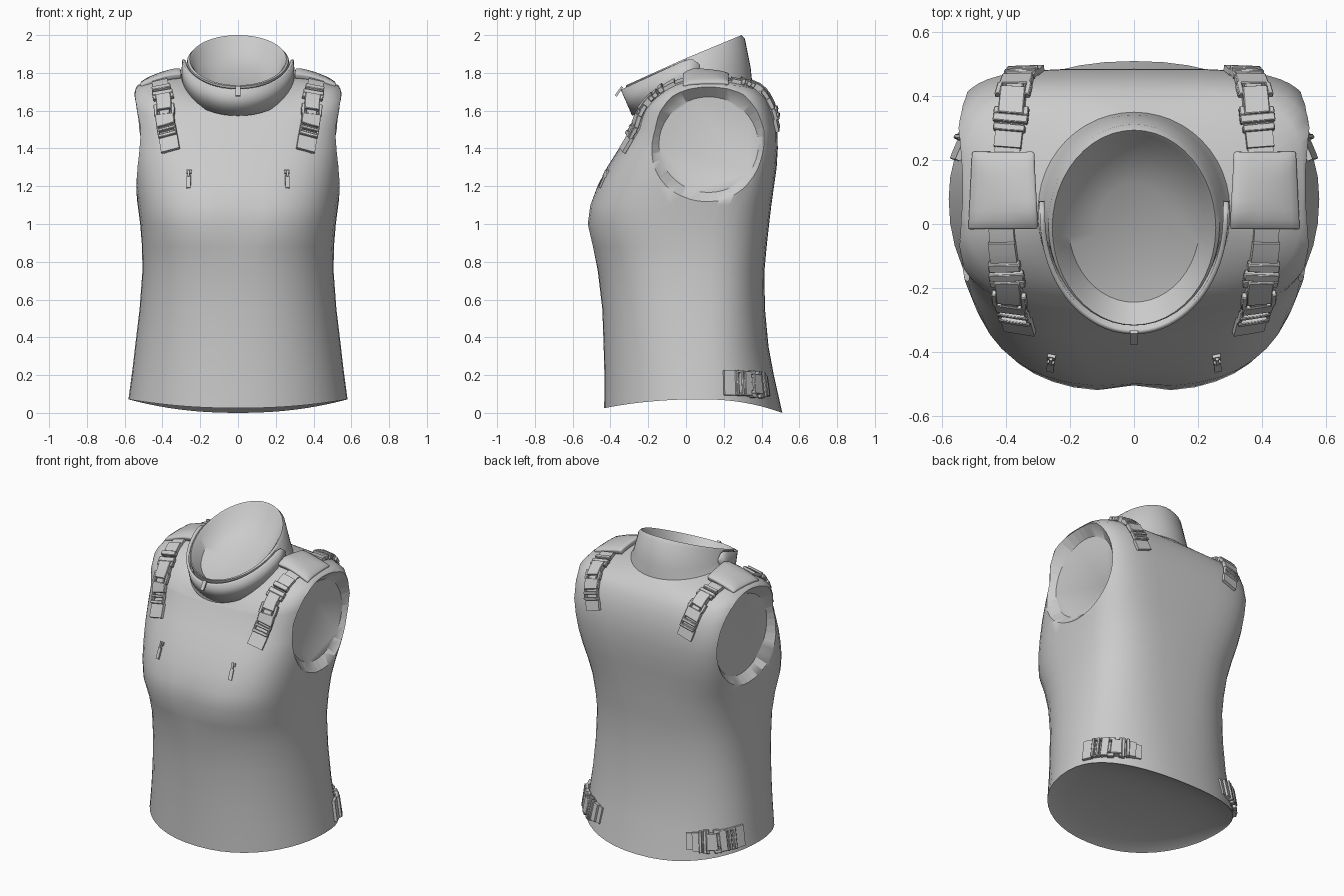
import bpy, bmesh, math
from mathutils import Vector
from mathutils.bvhtree import BVHTree

if "Cube" in bpy.data.objects:
    bpy.data.objects.remove(bpy.data.objects["Cube"])

SEG = 48


def smooth(ob, angle=40):
    bpy.ops.object.select_all(action='DESELECT')
    ob.select_set(True)
    bpy.context.view_layer.objects.active = ob
    bpy.ops.object.shade_smooth_by_angle(angle=math.radians(angle))


def finish(bm, name, mirror=False, bevel=0.0, angle=40):
    """Turn a bmesh into a named, smoothed object."""
    bmesh.ops.recalc_face_normals(bm, faces=bm.faces)
    me = bpy.data.meshes.new(name)
    bm.to_mesh(me)
    bm.free()
    ob = bpy.data.objects.new(name, me)
    bpy.context.collection.objects.link(ob)
    if bevel:
        m = ob.modifiers.new("bevel", 'BEVEL')
        m.width, m.segments = bevel, 1
    if mirror:
        m = ob.modifiers.new("mirror", 'MIRROR')
        m.use_mirror_merge = False
    smooth(ob, angle)
    return ob


def spow(v, e):
    return math.copysign(abs(v) ** e, v)


def ring(bm, zf, zs, zb, w, yf, yb, nf, nb, p, shift=0.0):
    """Superellipse loop whose height differs at front, side and back."""
    yc, out = (yf + yb) / 2 + shift, []
    for i in range(SEG):
        t = 2 * math.pi * i / SEG
        s, c = math.sin(t), -math.cos(t)
        n, h = (nf, yc - yf) if c < 0 else (nb, yb - yc)
        x, y = w * spow(s, 2 / n), yc + h * spow(c, 2 / n)
        z = zs + ((zf if c < 0 else zb) - zs) * abs(c) ** p
        if c < 0:  # slight dip between the breasts
            y += .02 * math.exp(-(x / .07) ** 2 - ((z - 1) / .12) ** 2)
        out.append(bm.verts.new((x, y, z)))
    return out


# --- torso: shallow underside, trunk, shoulders, neck and neck hollow ---
trunk = [  # z, half width, y front, y back, front and back roundness
    (.20, .562, -.432, .465, 2.2, 2.3), (.35, .545, -.436, .437, 2.2, 2.4),
    (.55, .521, -.443, .418, 2.3, 2.6), (.75, .506, -.467, .415, 2.4, 2.8),
    (.88, .508, -.497, .427, 2.5, 3.0), (1.0, .518, -.525, .440, 2.7, 3.2),
    (1.1, .531, -.510, .452, 2.8, 3.5), (1.2, .545, -.470, .466, 2.9, 3.9),
    (1.3, .556, -.418, .480, 3.1, 4.2), (1.4, .562, -.355, .486, 3.4, 4.5),
    (1.5, .568, -.290, .484, 3.7, 4.6)]
upper = [  # z front, side, back, half width, y front, y back, roundness, z power
    (1.545, 1.61, 1.58, .570, -.268, .468, 3.8, 2),
    (1.555, 1.69, 1.645, .564, -.262, .447, 3.4, 2),
    (1.560, 1.736, 1.695, .530, -.258, .415, 2.9, 2),
    (1.570, 1.768, 1.728, .410, -.254, .380, 2.3, 2),
    (1.585, 1.790, 1.755, .300, -.255, .350, 2.0, 1.3),
    (1.640, 1.815, 1.83, .283, -.277, .342, 2.0, 1),
    (1.730, 1.868, 1.98, .268, -.318, .312, 2.0, 1),
    (1.735, 1.873, 2.00, .256, -.316, .294, 2.0, 1),
    (1.725, 1.860, 1.985, .244, -.302, .282, 2.0, 1),
    (1.680, 1.795, 1.90, .205, -.245, .235, 2.0, 1),
    (1.705, 1.765, 1.82, .110, -.120, .130, 2.0, 1)]
bm = bmesh.new()
loops = [ring(bm, .09, .095, .09, .2, -.15, .2, 2, 2, 2),
         ring(bm, .06, .09, .055, .45, -.34, .38, 2, 2, 2),
         ring(bm, .03, .078, .008, .567, -.423, .498, 2.15, 2.2, 2, .04),
         ring(bm, .025, .072, .0, .58, -.433, .51, 2.15, 2.2, 2, .04)]
loops += [ring(bm, z, z, z, w, f, b, nf, nb, 2, .065) for z, w, f, b, nf, nb in trunk]
loops += [ring(bm, a, s, b, w, yf, yb, n, n if n < 2.8 else n + .6, p,
               .03 if n > 2.8 else 0) for a, s, b, w, yf, yb, n, p in upper]
for a, b in zip(loops, loops[1:]):
    for i in range(SEG):
        j = (i + 1) % SEG
        bm.faces.new((a[i], a[j], b[j], b[i]))
bm.faces.new(loops[0])
bm.faces.new(loops[-1])
bmesh.ops.recalc_face_normals(bm, faces=bm.faces)
surface = BVHTree.FromBMesh(bm)
torso = finish(bm, "torso")

# armhole hollows
for sx in (-1, 1):
    bpy.ops.mesh.primitive_cone_add(vertices=40, radius1=.85, radius2=1.4, depth=.16,
                                    location=(sx * .565, .12, 1.42),
                                    rotation=(0, sx * math.pi / 2, 0))
    cutter = bpy.context.object
    cutter.scale = (.298, .31, 1)
    cutter.hide_render = True
    bpy.ops.object.shade_smooth()
    m = torso.modifiers.new("armhole", 'BOOLEAN')
    m.operation, m.object, m.solver = 'DIFFERENCE', cutter, 'EXACT'
    bpy.context.view_layer.objects.active = torso
    bpy.ops.object.modifier_apply(modifier=m.name)
    bpy.data.objects.remove(cutter)
smooth(torso, 58)

# --- collar flap: band round the front of the neck with rounded ends ---
bm = bmesh.new()
cols, K = [], 44
for i in range(K + 1):
    u = 2 * i / K - 1
    a = math.radians(97) * u
    lo = Vector((.295 * math.sin(a), .04 - .318 * math.cos(a), 0))
    hi = Vector((.286 * math.sin(a), .02 - .358 * math.cos(a), 0))
    lo.z = 1.575 + (lo.y + .28) * .56
    hi.z = 1.712 + (hi.y + .342) * .46
    e = max(0, (abs(u) - .86) / .14)
    k = max(.12, math.sqrt(max(0, 1 - e * e)))
    mid = (lo + hi) / 2
    cols.append([bm.verts.new(mid + (v - mid) * k) for v in (lo, hi)])
for a, b in zip(cols, cols[1:]):
    bm.faces.new((a[0], b[0], b[1], a[1]))
collar = finish(bm, "collar_flap")
m = collar.modifiers.new("thickness", 'SOLIDIFY')
m.thickness, m.offset = .016, 0


# --- fittings that follow the torso surface ---
def make_path(points, n=24):
    """Snap a polyline to the torso; return a sampler of point, normal, side."""
    pts = [Vector(p) for p in points]
    lens = [(b - a).length for a, b in zip(pts, pts[1:])]
    P, N = [], []
    for i in range(n + 1):
        d, k = sum(lens) * i / n, 0
        while k < len(lens) - 1 and d > lens[k]:
            d -= lens[k]
            k += 1
        loc, nor = surface.find_nearest(pts[k].lerp(pts[k + 1], d / lens[k]))[:2]
        P.append(loc)
        N.append(nor)
    N = [sum(N[max(0, i - 3):i + 4], Vector()).normalized() for i in range(n + 1)]

    def sample(s):
        f = min(max(s, 0), 1) * n
        i = min(int(f), n - 1)
        nor = N[i].lerp(N[i + 1], f - i).normalized()
        side = (P[min(i + 2, n)] - P[max(i - 1, 0)]).cross(nor).normalized()
        return P[i].lerp(P[i + 1], f - i), nor, side
    return sample


def slab(bm, path, s0, s1, u0, u1, lo, hi, steps=1):
    """Block along the path from s0 to s1, across u0..u1, at height lo..hi."""
    rows = []
    for i in range(steps + 1):
        p, n, d = path(s0 + (s1 - s0) * i / steps)
        rows.append([bm.verts.new(p + d * u + n * h)
                     for u, h in ((u0, lo), (u1, lo), (u1, hi), (u0, hi))])
    for a, b in zip(rows, rows[1:]):
        for i in range(4):
            j = (i + 1) % 4
            bm.faces.new((a[i], a[j], b[j], b[i]))
    bm.faces.new(rows[0])
    bm.faces.new(rows[-1])


def buckled_strap(name, points, w):
    """Webbing with a side-release buckle, w = half width."""
    path = make_path(points)
    bm = bmesh.new()
    slab(bm, path, 0, 1, -.8 * w, .8 * w, -.01, .009, 14)
    slab(bm, path, .10, .27, -.85 * w, .85 * w, .0, .022, 3)
    slab(bm, path, .82, 1, -w, w, .0, .018, 3)
    finish(bm, name + "_webbing", True)
    bm = bmesh.new()
    slab(bm, path, .22, .27, -w, w, .004, .034)
    slab(bm, path, .29, .34, -1.1 * w, 1.1 * w, .004, .03)
    slab(bm, path, .34, .52, -.8 * w, .8 * w, .004, .036, 2)
    slab(bm, path, .56, .68, -w, w, .004, .03)
    slab(bm, path, .71, .75, -w, w, .004, .034)
    slab(bm, path, .79, .83, -w, w, .004, .034)
    slab(bm, path, .52, .57, -.55 * w, .55 * w, .006, .026)
    for s in (-1, 1):
        slab(bm, path, .34, .39, *sorted((s * .75 * w, s * 1.1 * w)), .006, .03)
        slab(bm, path, .46, .57, *sorted((s * .75 * w, s * 1.1 * w)), .006, .03)
        slab(bm, path, .68, .83, *sorted((s * .8 * w, s * 1.02 * w)), .006, .028)
    finish(bm, name + "_buckle", True, .003, 30)


buckled_strap("front_shoulder", [(.41, 0, 1.74), (.385, -.17, 1.6), (.355, -.33, 1.385)], .05)
buckled_strap("rear_shoulder", [(.40, .20, 1.77), (.375, .37, 1.68), (.33, .50, 1.50)], .05)
buckled_strap("hem", [(.32, .46, .145), (.46, .36, .15), (.56, .20, .16)], .066)

# shoulder pads
bm = bmesh.new()
G = 8
grid = []
for i in range(G + 1):
    for j in range(G + 1):
        u, v = 2 * i / G - 1, 2 * j / G - 1
        x, y = .411 + u * (.105 - .006 * v), .105 + v * .124
        hit = surface.ray_cast(Vector((x, y, 3)), Vector((0, 0, -1)))[0]
        z = max(hit.z if hit else 0, 1.70) + .036 - .012 * max(abs(u), abs(v)) ** 4 - .012 * u
        grid.append(bm.verts.new((x, y, z)))
for i in range(G):
    for j in range(G):
        k = i * (G + 1) + j
        bm.faces.new((grid[k], grid[k + G + 1], grid[k + G + 2], grid[k + 1]))
pad = finish(bm, "shoulder_pad", True)
m = pad.modifiers.new("thickness", 'SOLIDIFY')
m.thickness, m.offset = .034, -1
m = pad.modifiers.new("bevel", 'BEVEL')
m.width, m.segments = .008, 2

# chest zip pulls
bm = bmesh.new()
path = make_path([(.26, -.42, 1.29), (.265, -.47, 1.195)], 6)
slab(bm, path, .35, 1, -.011, .011, .004, .014)
slab(bm, path, .05, .4, -.005, .005, .0, .018)
slab(bm, path, 0, .2, -.013, .013, -.004, .01)
finish(bm, "chest_zip_pull", True)

# collar zip pull
bpy.ops.mesh.primitive_cube_add(size=1, location=(0, -.355, 1.702))
pull = bpy.context.object
pull.name = "collar_zip_pull"
pull.scale = (.024, .012, .06)
pull.rotation_euler.x = math.radians(-35)
